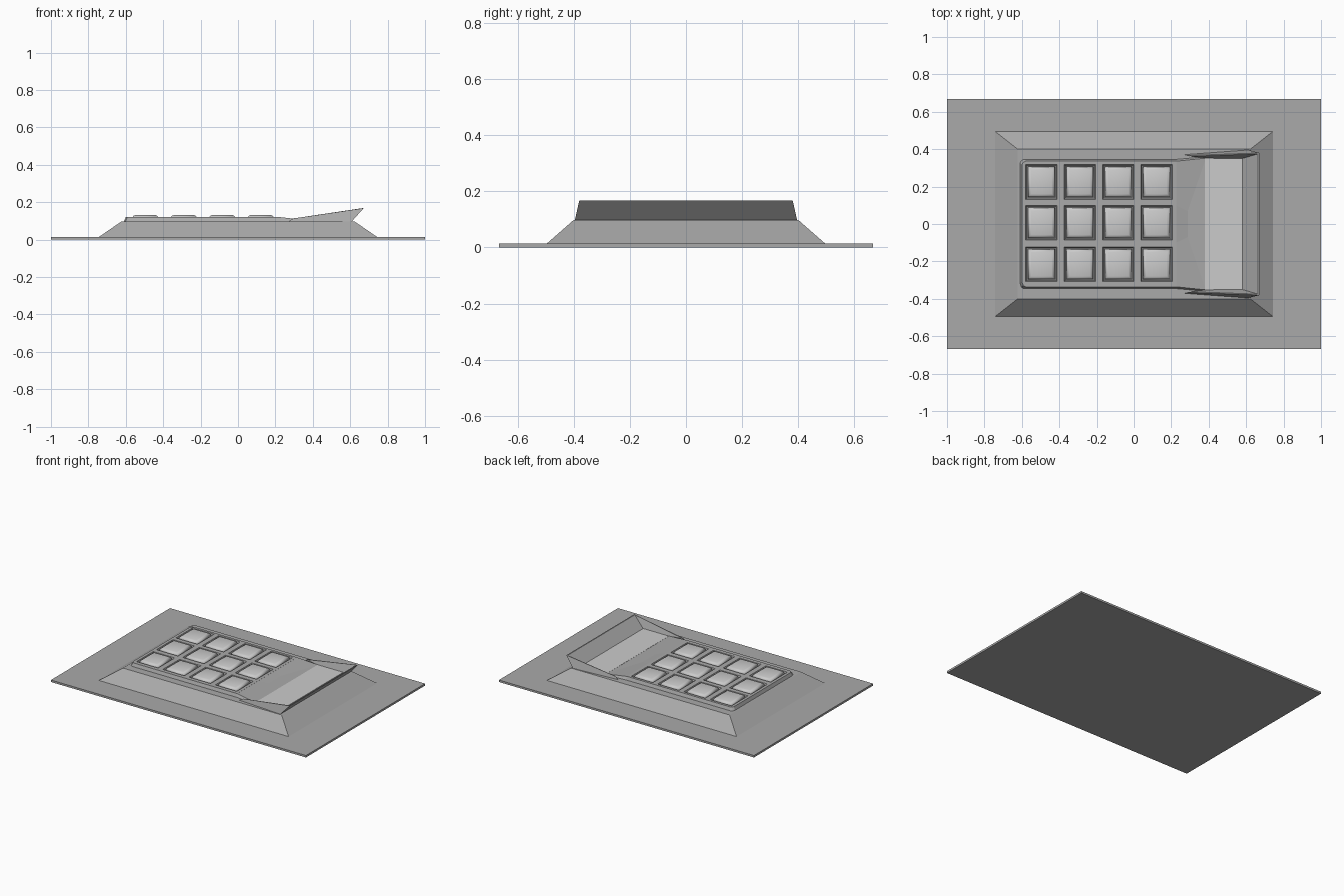
import bpy, bmesh

if "Cube" in bpy.data.objects:
    bpy.data.objects.remove(bpy.data.objects["Cube"])

# Two-tone finish: dark casing, default grey keys and screen
dark = bpy.data.materials.new("dark_casing")
dark.diffuse_color = (0.4, 0.4, 0.4, 1)
dark.use_nodes = True
dark.node_tree.nodes["Principled BSDF"].inputs["Base Color"].default_value = dark.diffuse_color


def make(name, verts, faces, mat=None):
    mesh = bpy.data.meshes.new(name)
    mesh.from_pydata(verts, [], faces)
    obj = bpy.data.objects.new(name, mesh)
    bpy.context.collection.objects.link(obj)
    bm = bmesh.new()
    bm.from_mesh(mesh)
    bmesh.ops.recalc_face_normals(bm, faces=bm.faces)
    bm.to_mesh(mesh)
    bm.free()
    if mat:
        mesh.materials.append(mat)
    return obj


def stack(name, cx, cy, levels, mat=None):
    """Closed rectangular loft; levels are (half x, half y, z)."""
    verts = [(cx + sx * hx, cy + sy * hy, z) for hx, hy, z in levels
             for sx, sy in ((-1, -1), (1, -1), (1, 1), (-1, 1))]
    faces = [(3, 2, 1, 0)]
    for k in range(len(levels) - 1):
        a = 4 * k
        for i in range(4):
            j = (i + 1) % 4
            faces.append((a + i, a + j, a + 4 + j, a + 4 + i))
    n = len(verts)
    faces.append((n - 4, n - 3, n - 2, n - 1))
    return make(name, verts, faces, mat)


# Mounting plate and sloped body
stack("base_plate", 0, 0, [(1, 0.667, 0), (1, 0.667, 0.014)], dark)
stack("sloped_body", 0, 0, [(0.747, 0.498, 0.012), (0.622, 0.4, 0.098)], dark)

# Keypad bed: a grid whose key cells are inset into sockets
cols = [-0.495 + 0.2055 * i for i in range(4)]
rows = [-0.215, 0.007, 0.225]
HX, HY = 0.084, 0.093
xs = [-0.6] + [c + s * HX for c in cols for s in (-1, 1)] + [0.228]
ys = [-0.336] + [r + s * HY for r in rows for s in (-1, 1)] + [0.336]

bm = bmesh.new()
grid = [[bm.verts.new((x, y, 0.12)) for y in ys] for x in xs]
sockets = []
for i in range(len(xs) - 1):
    for j in range(len(ys) - 1):
        f = bm.faces.new((grid[i][j], grid[i + 1][j],
                          grid[i + 1][j + 1], grid[i][j + 1]))
        if i % 2 and j % 2:
            sockets.append(f)
# Soften the left corners
for j in (0, -1):
    grid[0][j].co.x += 0.008
    grid[0][j].co.y *= 0.98
bm.normal_update()
bmesh.ops.inset_individual(bm, faces=sockets, thickness=0.009, depth=-0.017)
# Skirt around the bed
rim = [e for e in bm.edges if e.is_boundary]
skirt = bmesh.ops.extrude_edge_only(bm, edges=rim)
for v in skirt["geom"]:
    if isinstance(v, bmesh.types.BMVert):
        v.co.z = 0.097
        v.co.x = -0.186 + (v.co.x + 0.186) * 1.025
        v.co.y *= 1.03
bmesh.ops.recalc_face_normals(bm, faces=bm.faces)
mesh = bpy.data.meshes.new("keypad_bed")
bm.to_mesh(mesh)
bm.free()
mesh.materials.append(dark)
bpy.context.collection.objects.link(bpy.data.objects.new("keypad_bed", mesh))

# Keys with bevelled tops
for x in cols:
    for y in rows:
        key = stack("key", x, y, [(0.073, 0.082, 0.102), (0.069, 0.078, 0.12),
                                  (0.064, 0.073, 0.127), (0.055, 0.064, 0.131)])
        for p in key.data.polygons:
            p.use_smooth = True

# Faceted ramp from keypad down to the screen
ramp = [(0.226, 0.336, 0.12), (0.226, 0.1, 0.12),
        (0.288, 0.07, 0.106), (0.385, 0.352, 0.102)]
verts = ramp + [(x, -y, z) for x, y, z in ramp]
# Outer side skirts drop to the body top
verts += [(0.226, 0.346, 0.097), (0.385, 0.36, 0.097),
          (0.226, -0.346, 0.097), (0.385, -0.36, 0.097)]
make("ramp", verts, [(0, 1, 2, 3), (4, 5, 6, 7), (1, 2, 6, 5), (2, 3, 7, 6),
                     (0, 3, 9, 8), (4, 7, 11, 10)], dark)

# Screen
stack("screen", 0.48, 0, [(0.102, 0.352, 0.096), (0.1, 0.35, 0.103)])

# Raised hood: U-shaped wall lofted through tip and back corner sections
tip = [(0.27, 0.371, 0.097), (0.295, 0.366, 0.113),
       (0.305, 0.362, 0.113), (0.38, 0.352, 0.098)]
corner = [(0.608, 0.396, 0.097), (0.672, 0.38, 0.168),
          (0.664, 0.375, 0.168), (0.578, 0.35, 0.098)]
mirror = lambda s: [(x, -y, z) for x, y, z in s]
verts = tip + corner + mirror(corner) + mirror(tip)
faces = [(0, 1, 2, 3), (15, 14, 13, 12)]
for k in range(3):
    for i in range(4):
        j = (i + 1) % 4
        faces.append((4 * k + i, 4 * k + j, 4 * k + 4 + j, 4 * k + 4 + i))
make("screen_hood", verts, faces, dark)
